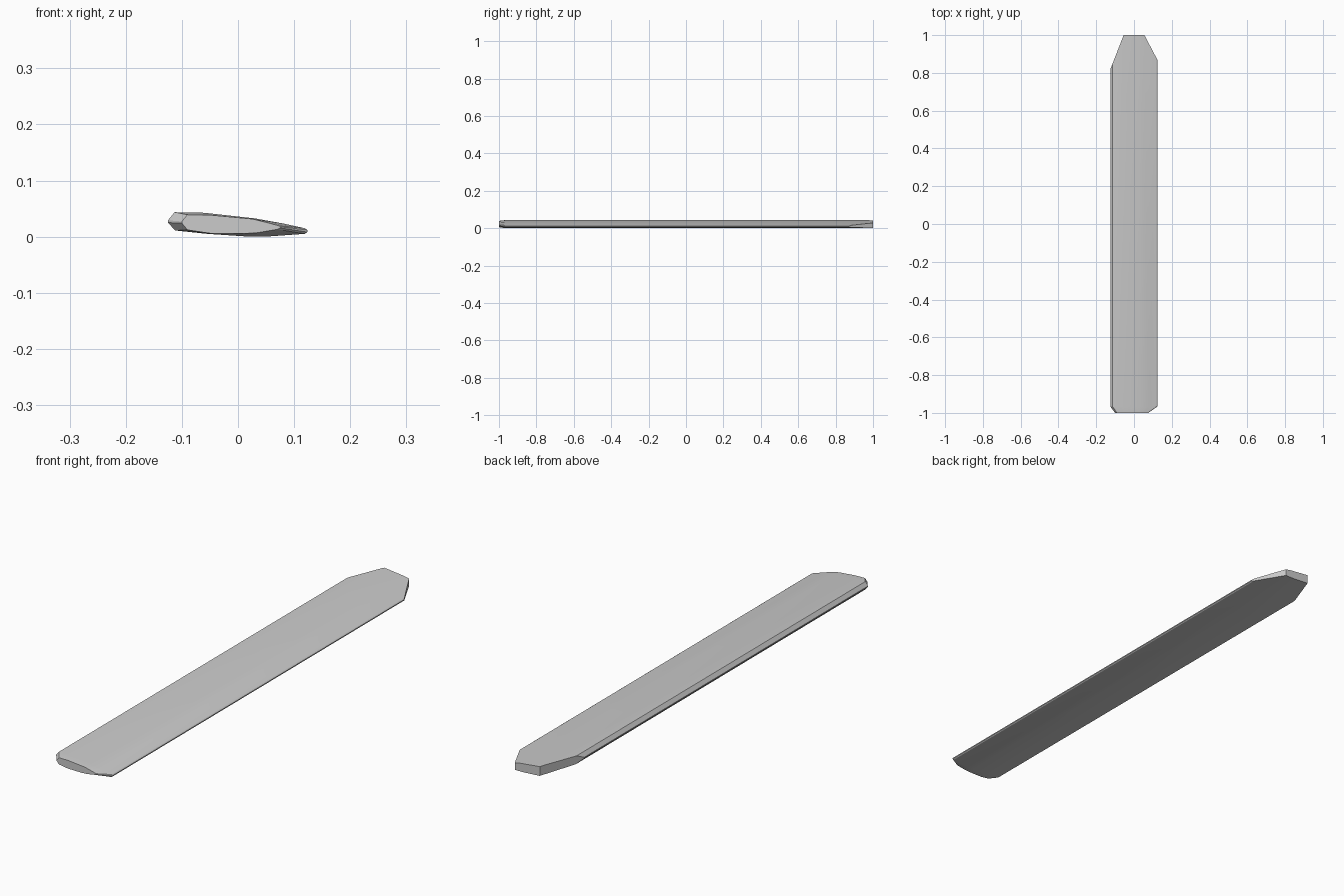
import bpy, bmesh
from mathutils import Vector

if "Cube" in bpy.data.objects:
    bpy.data.objects.remove(bpy.data.objects["Cube"])

# Cross-section of the slat (x, z), counter-clockwise from the thick edge
TOP = [(-0.125, 0.031), (-0.113, 0.0455), (-0.06, 0.0445), (0.03, 0.0345),
       (0.08, 0.0255), (0.119, 0.017), (0.1235, 0.014)]
BOTTOM = [(0.1235, 0.010), (0.119, 0.007), (0.05, 0.002), (0.02, 0.002),
          (-0.055, 0.007), (-0.112, 0.013), (-0.125, 0.027)]
PROFILE = TOP + BOTTOM

# Smaller section closing the front end
FRONT = [(-0.10, 0.029), (-0.09, 0.041), (-0.05, 0.0405), (0.025, 0.0335),
         (0.05, 0.0275), (0.074, 0.021), (0.075, 0.0195),
         (0.075, 0.0175), (0.07, 0.015), (0.035, 0.009), (0.01, 0.0075),
         (-0.05, 0.008), (-0.09, 0.014), (-0.10, 0.026)]


def loft(bm, sections):
    rings = [[bm.verts.new((x, y, z)) for x, z in pts] for y, pts in sections]
    for a, b in zip(rings, rings[1:]):
        for i in range(len(a)):
            j = (i + 1) % len(a)
            bm.faces.new((a[i], a[j], b[j], b[i]))
    bm.faces.new(rings[0])
    bm.faces.new(rings[-1])


def slice_end(bm, p, q):
    """Cut off everything outside the vertical plane through plan points p, q."""
    normal = Vector((p[1] - q[1], q[0] - p[0], 0))
    geom = bm.verts[:] + bm.edges[:] + bm.faces[:]
    cut = bmesh.ops.bisect_plane(bm, geom=geom, plane_co=(*p, 0), plane_no=normal,
                                 clear_outer=True)["geom_cut"]
    bmesh.ops.edgeloop_fill(bm, edges=[e for e in cut if isinstance(e, bmesh.types.BMEdge)])


bm = bmesh.new()
loft(bm, [(-1, FRONT), (-0.967, PROFILE), (1, PROFILE)])

# Slanted corners of the back end
slice_end(bm, (-0.125, 0.82), (-0.055, 1.0))
slice_end(bm, (0.055, 1.0), (0.1235, 0.87))
bmesh.ops.recalc_face_normals(bm, faces=bm.faces[:])

# Stand on the ground
low = min(v.co.z for v in bm.verts)
bmesh.ops.translate(bm, verts=bm.verts[:], vec=(0, 0, -low))

mesh = bpy.data.meshes.new("blade_slat")
bm.to_mesh(mesh)
bm.free()
slat = bpy.data.objects.new("blade_slat", mesh)
bpy.context.collection.objects.link(slat)
bpy.context.view_layer.objects.active = slat
slat.select_set(True)
bpy.ops.object.shade_smooth_by_angle(angle=0.35)
